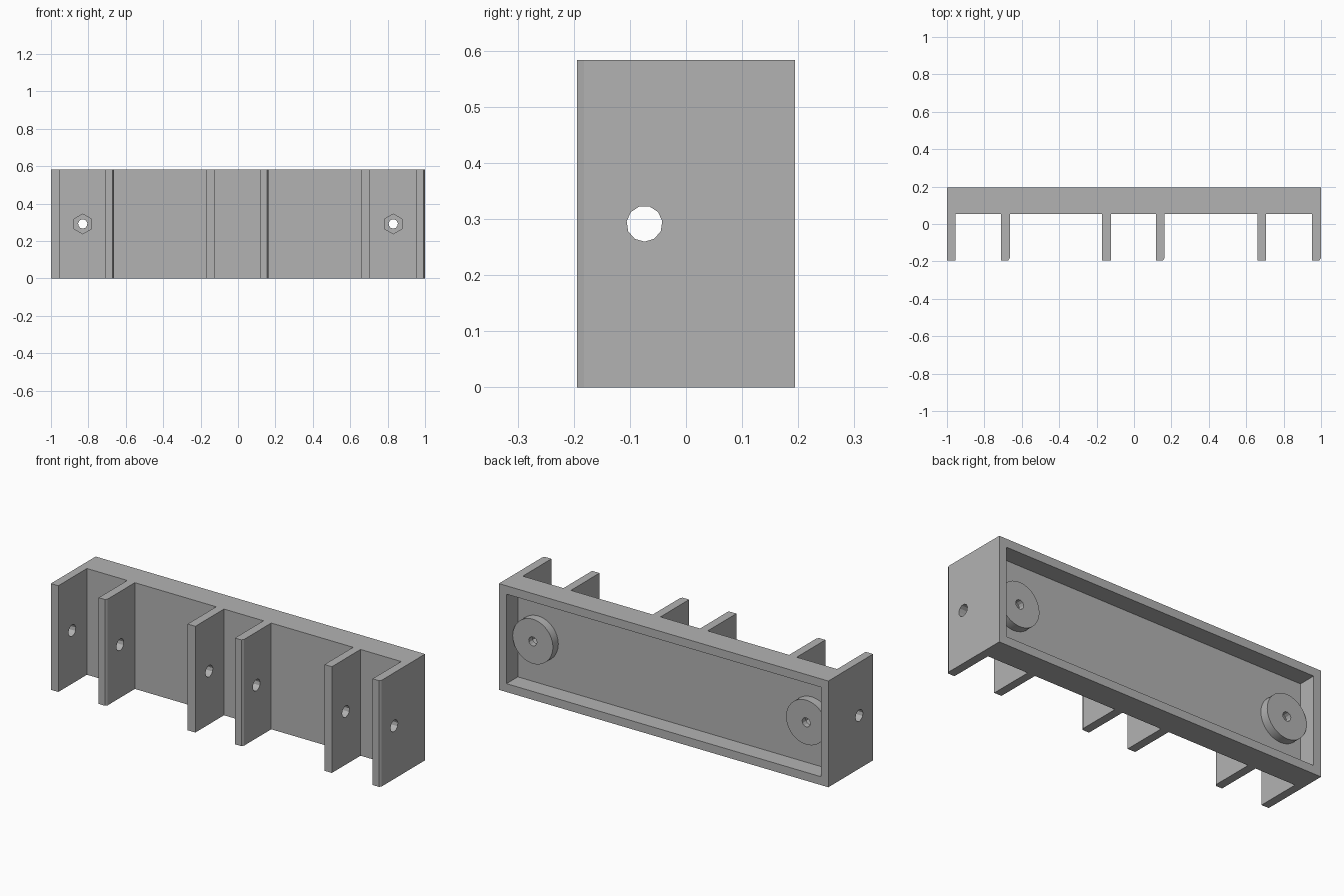
import bpy, bmesh, math
from mathutils import Vector

cube = bpy.data.objects.get("Cube")
if cube:
    bpy.data.objects.remove(cube, do_unlink=True)

grey = bpy.data.materials.new("plain grey")
grey.use_nodes = True
colour = (0.45, 0.45, 0.45, 1)
grey.diffuse_color = colour
grey.node_tree.nodes["Principled BSDF"].inputs["Base Color"].default_value = colour

X, Y, Z = Vector((1, 0, 0)), Vector((0, 1, 0)), Vector((0, 0, 1))
HEIGHT, FRONT, BACK = 0.583, -0.194, 0.194
WALL_FRONT, FLOOR, BOSS_TOP = 0.054, 0.096, 0.143
RIM = 0.046
MID = HEIGHT / 2


def prism(name, outline, u, v, axis, start, end):
    """Extrude a flat outline in the u, v plane along an axis."""
    bm = bmesh.new()
    face = bm.faces.new([bm.verts.new(u * a + v * b + axis * start) for a, b in outline])
    new = bmesh.ops.extrude_face_region(bm, geom=[face])["geom"]
    verts = [g for g in new if isinstance(g, bmesh.types.BMVert)]
    bmesh.ops.translate(bm, verts=verts, vec=axis * (end - start))
    bmesh.ops.recalc_face_normals(bm, faces=bm.faces[:])
    mesh = bpy.data.meshes.new(name)
    bm.to_mesh(mesh)
    bm.free()
    mesh.materials.append(grey)
    obj = bpy.data.objects.new(name, mesh)
    bpy.context.collection.objects.link(obj)
    return obj


def ring(cu, cv, radius, sides, first):
    steps = [first + math.tau * i / sides for i in range(sides)]
    return [(cu + radius * math.cos(a), cv + radius * math.sin(a)) for a in steps]


def combine(target, tool, operation):
    tool.hide_render = True
    mod = target.modifiers.new("shape", "BOOLEAN")
    mod.operation, mod.solver, mod.object = operation, "EXACT", tool
    bpy.context.view_layer.objects.active = target
    bpy.ops.object.modifier_apply(modifier=mod.name)
    bpy.data.objects.remove(tool, do_unlink=True)


# Comb-shaped body: back wall with six fins, every second fin chamfered
fins = [(-1, -0.955), (-0.71, -0.664), (-0.17, -0.123),
        (0.117, 0.164), (0.661, 0.706), (0.953, 1)]
outline = [(-1, BACK)]
for i, (left, right) in enumerate(fins):
    if i:
        outline.append((left, WALL_FRONT))
    outline.append((left, FRONT))
    if i % 2:
        outline += [(right - 0.008, FRONT), (right, FRONT + 0.012)]
    else:
        outline.append((right, FRONT))
    if i < len(fins) - 1:
        outline.append((right, WALL_FRONT))
outline.append((1, BACK))
body = prism("finned_bracket", outline, X, Y, Z, 0, HEIGHT)

# Rectangular recess in the back
w = 1 - RIM
recess = [(-w, RIM), (w, RIM), (w, HEIGHT - RIM), (-w, HEIGHT - RIM)]
combine(body, prism("recess_cutter", recess, X, Z, Y, FLOOR, BACK + 0.1), "DIFFERENCE")

# Round bosses, nut pockets and screw holes
up = math.pi / 2
for x in (-0.83, 0.83):
    boss = prism("boss", ring(x, MID, 0.122, 48, 0), X, Z, Y, FLOOR - 0.02, BOSS_TOP)
    combine(body, boss, "UNION")
    pocket = prism("nut_cutter", ring(x, MID, 0.053, 6, up), X, Z, Y, 0, 0.11)
    combine(body, pocket, "DIFFERENCE")
    hole = prism("screw_cutter", ring(x, MID, 0.025, 11, -up), X, Z, Y, 0, 0.3)
    combine(body, hole, "DIFFERENCE")

# Pin hole through all the fins
pin = prism("pin_cutter", ring(-0.074, MID, 0.032, 11, -up), Y, Z, X, -1.1, 1.1)
combine(body, pin, "DIFFERENCE")

# Smooth the round sides, keep corners sharp
bpy.ops.object.select_all(action="DESELECT")
body.select_set(True)
bpy.context.view_layer.objects.active = body
bpy.ops.object.shade_smooth_by_angle(angle=math.radians(20))
